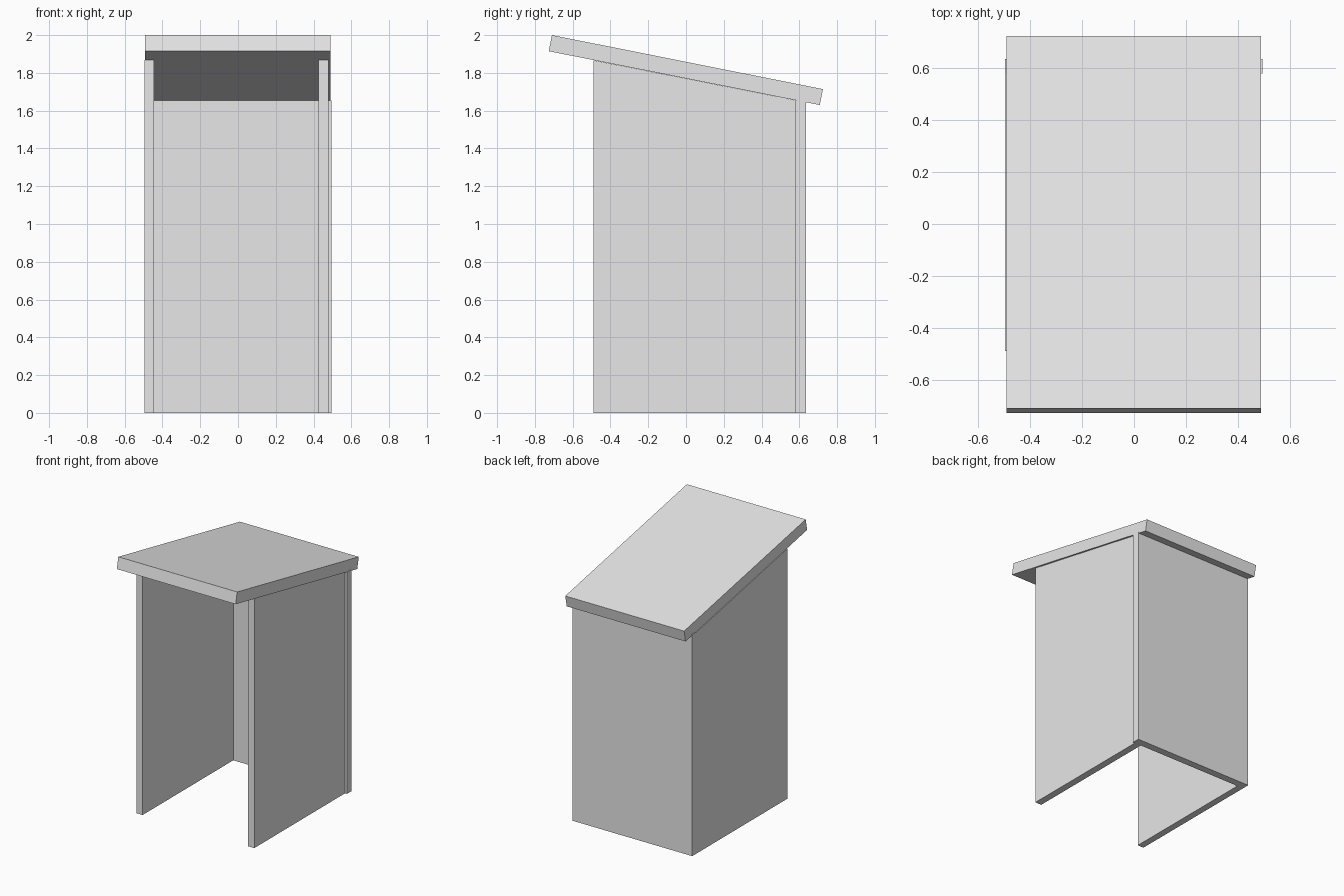
import bpy
import bmesh

cube = bpy.data.objects.get("Cube")
if cube:
    bpy.data.objects.remove(cube, do_unlink=True)

grey = bpy.data.materials.new("light grey")
grey.use_nodes = True
colour = (0.8, 0.8, 0.8, 1)
grey.diffuse_color = colour
grey.node_tree.nodes["Principled BSDF"].inputs["Base Color"].default_value = colour


def panel(name, profile, x0, x1):
    """Extrude a side profile of (y, z) points from x0 to x1."""
    bm = bmesh.new()
    face = bm.faces.new([bm.verts.new((x0, y, z)) for y, z in profile])
    ext = bmesh.ops.extrude_face_region(bm, geom=[face])
    moved = [v for v in ext["geom"] if isinstance(v, bmesh.types.BMVert)]
    bmesh.ops.translate(bm, verts=moved, vec=(x1 - x0, 0, 0))
    bmesh.ops.recalc_face_normals(bm, faces=bm.faces)
    mesh = bpy.data.meshes.new(name)
    bm.to_mesh(mesh)
    bm.free()
    mesh.materials.append(grey)
    obj = bpy.data.objects.new(name, mesh)
    bpy.context.collection.objects.link(obj)
    return obj


# Side walls, cut to the slope of the roof
FRONT, BACK = -0.49, 0.58
wall = [(FRONT, 0), (BACK, 0), (BACK, 1.655), (FRONT, 1.867)]
panel("left_wall", wall, 0.425, 0.478)
panel("right_wall", wall, -0.496, -0.445)

# Back wall, level on top
panel("back_wall", [(BACK, 0), (0.635, 0), (0.635, 1.655), (BACK, 1.655)], -0.496, 0.494)

# Sloping roof slab
panel("roof", [(-0.727, 1.915), (0.708, 1.63), (0.725, 1.714), (-0.71, 2.0)], -0.492, 0.49)
